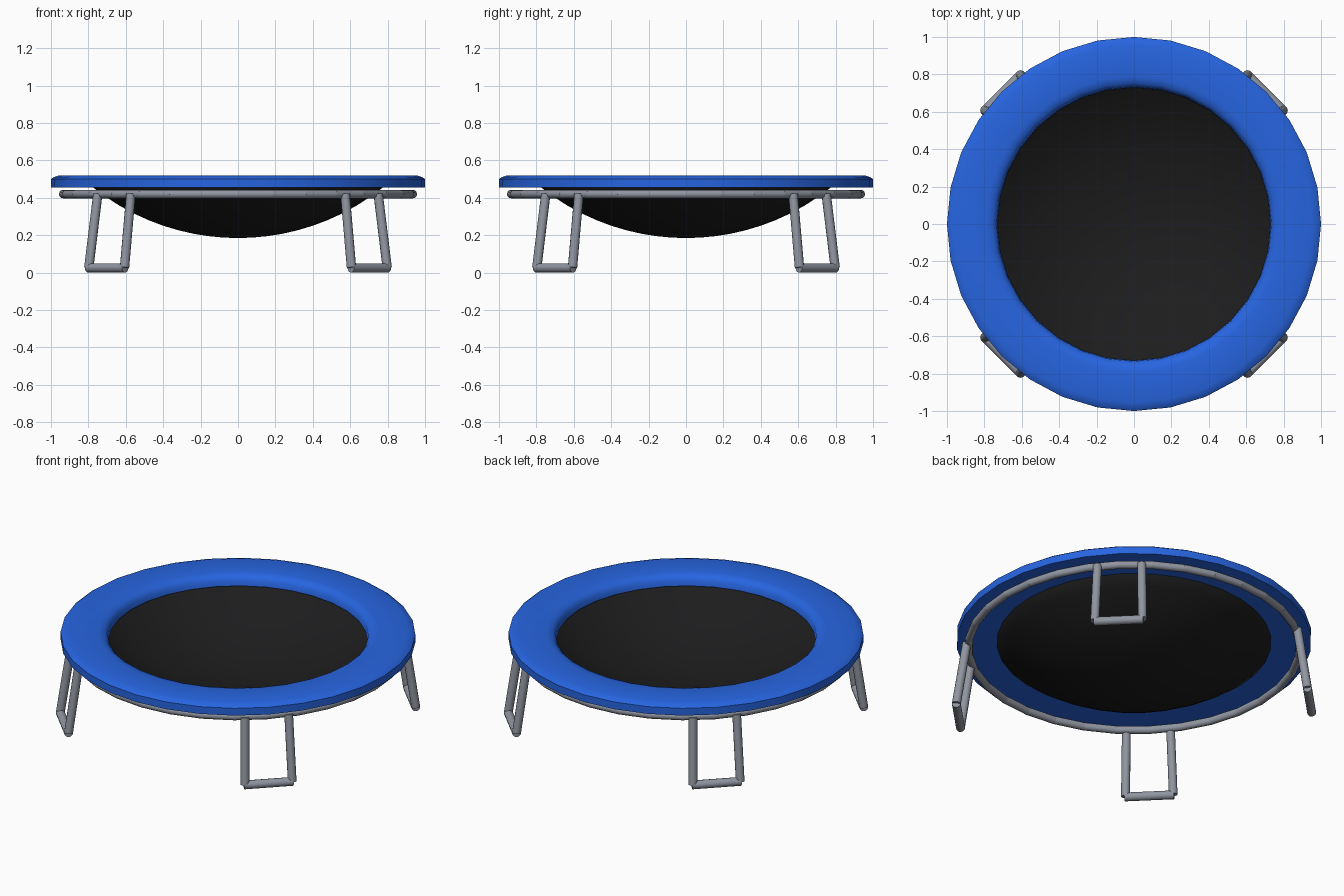
import bpy, bmesh, math
from mathutils import Vector

if "Cube" in bpy.data.objects:
    bpy.data.objects.remove(bpy.data.objects["Cube"])

SIDES = 32


def material(name, rgb):
    m = bpy.data.materials.new(name)
    m.diffuse_color = (*rgb, 1)
    m.use_nodes = True
    m.node_tree.nodes["Principled BSDF"].inputs["Base Color"].default_value = m.diffuse_color
    return m


BLUE = material("blue vinyl", (0.02, 0.13, 0.75))
BLACK = material("black fabric", (0.012, 0.012, 0.013))
STEEL = material("steel", (0.28, 0.3, 0.35))


def finish(name, bm, mat, angle):
    bmesh.ops.remove_doubles(bm, verts=bm.verts, dist=1e-5)
    bmesh.ops.recalc_face_normals(bm, faces=bm.faces)
    me = bpy.data.meshes.new(name)
    bm.to_mesh(me)
    bm.free()
    me.materials.append(mat)
    ob = bpy.data.objects.new(name, me)
    bpy.context.collection.objects.link(ob)
    bpy.ops.object.select_all(action='DESELECT')
    ob.select_set(True)
    bpy.context.view_layer.objects.active = ob
    bpy.ops.object.shade_smooth_by_angle(angle=math.radians(angle))
    return ob


def lathe(name, profile, mat, closed, angle):
    bm = bmesh.new()
    vs = [bm.verts.new((r, 0, z)) for r, z in profile]
    pairs = list(zip(vs, vs[1:])) + ([(vs[-1], vs[0])] if closed else [])
    es = [bm.edges.new(p) for p in pairs]
    bmesh.ops.spin(bm, geom=vs + es, axis=(0, 0, 1), cent=(0, 0, 0),
                   angle=2 * math.pi, steps=SIDES)
    return finish(name, bm, mat, angle)


def add_tube(bm, a, b, r, sides=12):
    a, b = Vector(a), Vector(b)
    rot = (b - a).to_track_quat('Z', 'Y').to_matrix().to_4x4()
    rot.translation = (a + b) / 2
    bmesh.ops.create_cone(bm, cap_ends=True, segments=sides, radius1=r,
                          radius2=r, depth=(b - a).length, matrix=rot)


# padded ring covering the frame
lathe("safety_pad", [(1.0, 0.455), (1.0, 0.50), (0.985, 0.511), (0.955, 0.52),
                     (0.79, 0.52), (0.755, 0.512), (0.735, 0.49), (0.73, 0.455)],
      BLUE, True, 50)

# sagging mat: shallow spherical cap with a little thickness
R = 1.247
outer = [0.79 * i / 10 for i in range(11)]
bowl = [(r, 0.185 + R - math.sqrt(R * R - r * r)) for r in outer]
rim = [(r, z + 0.01) for r, z in reversed(bowl)]
lathe("jumping_mat", bowl + rim, BLACK, False, 80)

# round frame made from short straight tubes
bm = bmesh.new()
for i in range(SIDES):
    a, b = (2 * math.pi * (i + k) / SIDES for k in (-0.02, 1.02))
    add_tube(bm, (0.935 * math.cos(a), 0.935 * math.sin(a), 0.42),
             (0.935 * math.cos(b), 0.935 * math.sin(b), 0.42), 0.0225)
finish("frame_ring", bm, STEEL, 40)

# four splayed U-shaped legs on the diagonals
for i, name in enumerate(("back_right", "back_left", "front_left", "front_right")):
    a = math.radians(45 + 90 * i)
    out = Vector((math.cos(a), math.sin(a), 0))
    side = Vector((-out.y, out.x, 0))
    up = Vector((0, 0, 1))
    bm = bmesh.new()
    for s in (-1, 1):
        add_tube(bm, out * 0.935 + side * s * 0.125 + up * 0.42,
                 out * 0.993 + side * s * 0.135 + up * 0.027, 0.025)
    add_tube(bm, out * 0.993 - side * 0.14 + up * 0.025,
             out * 0.993 + side * 0.14 + up * 0.025, 0.025)
    finish(name + "_leg", bm, STEEL, 40)
